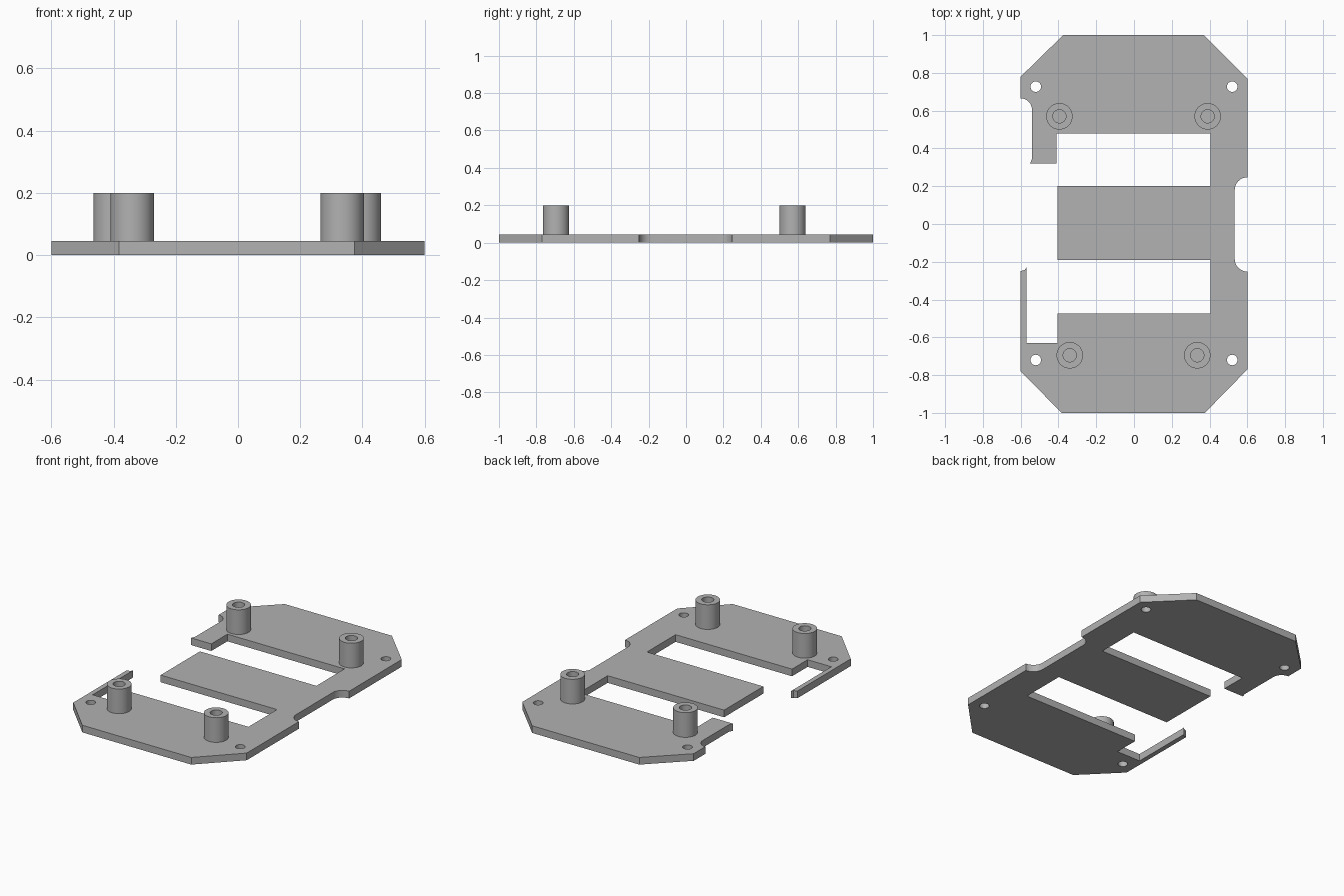
import bpy, bmesh
from math import sin, cos, radians, pi

cube = bpy.data.objects.get("Cube")
if cube:
    bpy.data.objects.remove(cube, do_unlink=True)

grey = bpy.data.materials.new("grey plastic")
grey.use_nodes = True
COLOUR = (0.445, 0.445, 0.445, 1)
grey.diffuse_color = COLOUR
grey.node_tree.nodes["Principled BSDF"].inputs["Base Color"].default_value = COLOUR

THICK = 0.045
POST_TOP = 0.2


def arc(cx, cy, r, start, end, steps=8):
    angles = [radians(start + (end - start) * i / steps) for i in range(steps + 1)]
    return [(cx + r * cos(a), cy + r * sin(a)) for a in angles]


def circle(cx, cy, r, sides=40):
    return arc(cx, cy, r, 0, 360, sides)[:-1]


def extrude_profile(name, loops, z0, z1):
    """Fill closed loops (inner loops become holes) and extrude from z0 to z1."""
    curve = bpy.data.curves.new(name + " profile", "CURVE")
    curve.dimensions = "2D"
    curve.fill_mode = "BOTH"
    curve.extrude = (z1 - z0) / 2
    for loop in loops:
        spline = curve.splines.new("POLY")
        spline.points.add(len(loop) - 1)
        for point, (x, y) in zip(spline.points, loop):
            point.co = (x, y, 0, 1)
        spline.use_cyclic_u = True
    source = bpy.data.objects.new(name + " profile", curve)
    bpy.context.collection.objects.link(source)
    bpy.context.view_layer.update()
    graph = bpy.context.evaluated_depsgraph_get()
    mesh = bpy.data.meshes.new_from_object(source.evaluated_get(graph))
    bpy.data.objects.remove(source, do_unlink=True)
    bpy.data.curves.remove(curve)

    # Weld the caps to the walls and lift into place
    bm = bmesh.new()
    bm.from_mesh(mesh)
    bmesh.ops.remove_doubles(bm, verts=bm.verts, dist=0.0001)
    bmesh.ops.recalc_face_normals(bm, faces=bm.faces)
    bmesh.ops.translate(bm, verts=bm.verts, vec=(0, 0, (z0 + z1) / 2))
    bm.to_mesh(mesh)
    bm.free()
    mesh.materials.clear()
    mesh.materials.append(grey)
    obj = bpy.data.objects.new(name, mesh)
    bpy.context.collection.objects.link(obj)
    bpy.ops.object.select_all(action="DESELECT")
    obj.select_set(True)
    bpy.context.view_layer.objects.active = obj
    bpy.ops.object.shade_smooth_by_angle(angle=pi / 6)
    return obj


# Plate outline: front edge, right notch, back edge, then the slotted side
outline = [(-0.383, -1), (0.375, -1), (0.6, -0.77)]
outline += arc(0.6, -0.185, 0.067, 270, 180)
outline += arc(0.6, 0.18, 0.067, 180, 90)
outline += [(0.6, 0.77), (0.37, 1), (-0.375, 1), (-0.6, 0.78)]
outline += arc(-0.6, 0.605, 0.06, 90, 0)
outline += [(-0.54, 0.345), (-0.55, 0.32), (-0.41, 0.32), (-0.41, 0.48)]
outline += [(0.405, 0.48), (0.405, 0.2), (-0.405, 0.2), (-0.405, -0.19)]
outline += [(0.405, -0.19), (0.405, -0.475), (-0.405, -0.475), (-0.405, -0.63)]
outline += [(-0.57, -0.63), (-0.57, -0.23), (-0.578, -0.243), (-0.6, -0.25), (-0.6, -0.78)]

# Screw holes near the four corners
holes = [circle(x, y, 0.028, 32) for x in (-0.52, 0.52) for y in (-0.72, 0.727)]
extrude_profile("base_plate", [outline] + holes, 0, THICK)

# Hollow mounting posts
posts = {
    "back_right_post": (-0.395, 0.57),
    "back_left_post": (0.39, 0.57),
    "front_right_post": (-0.34, -0.695),
    "front_left_post": (0.335, -0.695),
}
for name, (x, y) in posts.items():
    extrude_profile(name, [circle(x, y, 0.07), circle(x, y, 0.035)], THICK - 0.005, POST_TOP)
